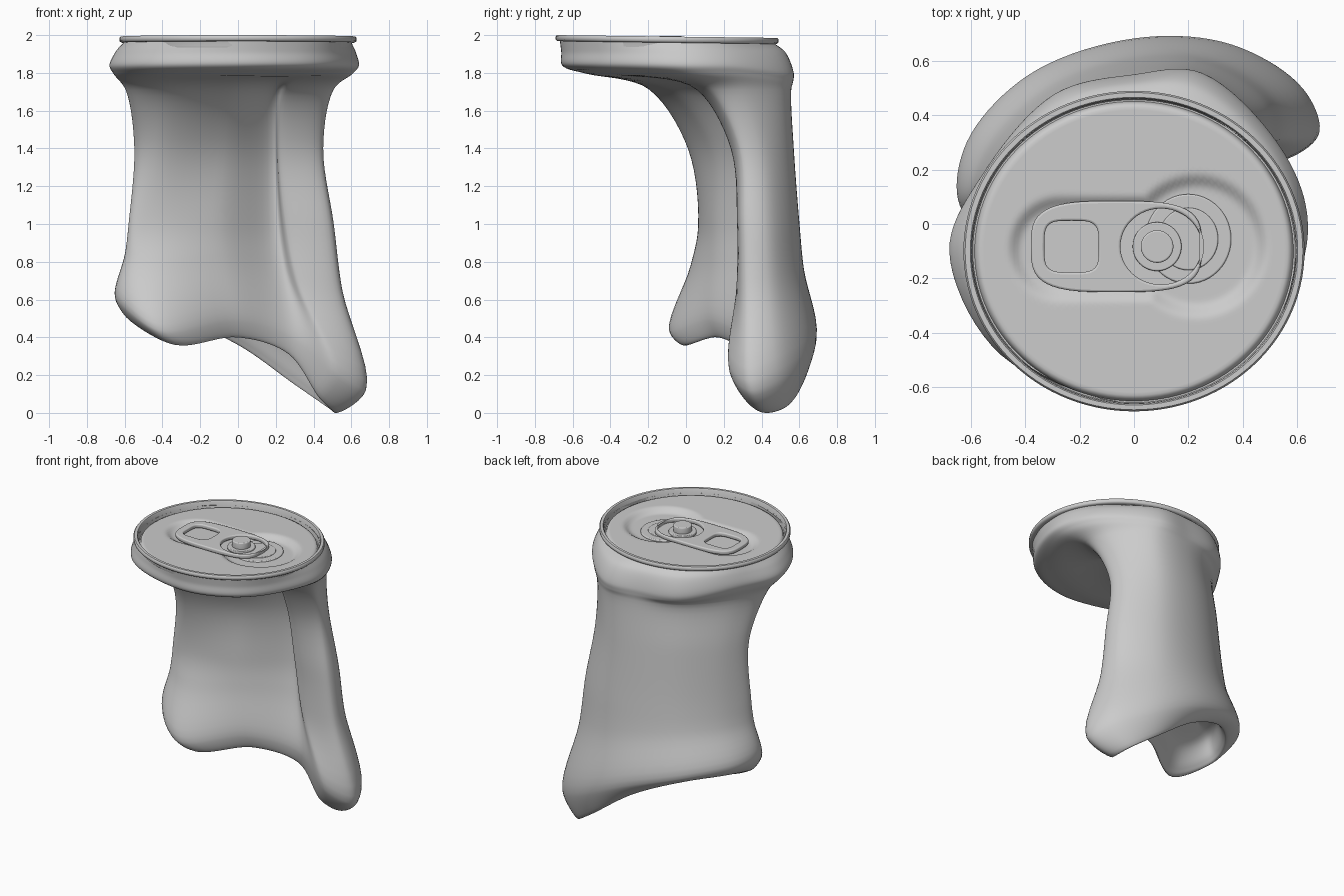
import bpy, bmesh, math
from mathutils import Vector

if "Cube" in bpy.data.objects:
    bpy.data.objects.remove(bpy.data.objects["Cube"])

metal = bpy.data.materials.new("bare grey metal")
metal.diffuse_color = (0.6, 0.6, 0.6, 1)
metal.use_nodes = True
metal.node_tree.nodes["Principled BSDF"].inputs["Base Color"].default_value = metal.diffuse_color

LID_RX, LID_RY = 0.628, 0.59


def tilt(y):
    """Slight drop of the lid toward the back."""
    return -0.0127 * (y + 0.69)


def finish(obj, angle=40):
    if not obj.data.materials:
        obj.data.materials.append(metal)
    bpy.ops.object.select_all(action='DESELECT')
    obj.select_set(True)
    bpy.context.view_layer.objects.active = obj
    bpy.ops.object.shade_smooth_by_angle(angle=math.radians(angle))


def spline(pts, steps, closed=False):
    """Centripetal Catmull-Rom curve through pts."""
    n, out = len(pts), []
    for i in range(n if closed else n - 1):
        if closed:
            p = [pts[(i + k) % n] for k in (-1, 0, 1, 2)]
        else:
            a, b = pts[i], pts[i + 1]
            p = [pts[i - 1] if i else a * 2 - b, a, b,
                 pts[i + 2] if i + 2 < n else b * 2 - a]
        t = [0.0]
        for k in range(3):
            t.append(t[-1] + max((p[k + 1] - p[k]).length, 1e-4) ** 0.5)

        def mix(a, b, ta, tb, u):
            return a * ((tb - u) / (tb - ta)) + b * ((u - ta) / (tb - ta))
        for s in range(steps):
            u = t[1] + (t[2] - t[1]) * s / steps
            a1, a2, a3 = (mix(p[k], p[k + 1], t[k], t[k + 1], u) for k in range(3))
            b1, b2 = mix(a1, a2, t[0], t[2], u), mix(a2, a3, t[1], t[3], u)
            out.append(mix(b1, b2, t[1], t[2], u))
    if not closed:
        out.append(pts[-1])
    return out


def loft(name, rings, angle):
    """Skin a stack of equal-length closed rings."""
    bm = bmesh.new()
    vs = [[bm.verts.new(p) for p in r] for r in rings]
    n = len(rings[0])
    for a, b in zip(vs, vs[1:]):
        for j in range(n):
            k = (j + 1) % n
            bm.faces.new((a[j], b[j], b[k], a[k]))
    bmesh.ops.remove_doubles(bm, verts=bm.verts, dist=0.0004)
    bmesh.ops.recalc_face_normals(bm, faces=bm.faces)
    me = bpy.data.meshes.new(name)
    bm.to_mesh(me)
    bm.free()
    obj = bpy.data.objects.new(name, me)
    bpy.context.collection.objects.link(obj)
    finish(obj, angle)


def flat(xy, z):
    return [Vector((x, y, z)) for x, y in xy]


# Crushed can body: sections run left tip, front, right tip, back
shoulder = flat([(-.68, -.1), (-.49, -.48), (0, -.655), (.3, -.58), (.5, -.4), (.64, -.03),
                 (.56, .25), (.25, .555), (0, .55), (-.29, .48), (-.56, .18)], 1.84)
tuck = flat([(-.59, -.08), (-.41, -.19), (-.05, -.1), (.2, .11), (.255, .06), (.49, .13),
             (.48, .3), (.27, .535), (0, .54), (-.27, .43), (-.52, .15)], 1.71)
upper = flat([(-.545, .07), (-.42, .01), (-.07, .13), (.195, .31), (.22, .245), (.44, .28),
              (.43, .4), (.25, .55), (0, .56), (-.27, .46), (-.49, .24)], 1.4)
middle = flat([(-.575, .09), (-.45, .065), (-.1, .15), (.21, .35), (.255, .285), (.49, .3),
               (.49, .43), (.28, .58), (0, .59), (-.29, .49), (-.51, .28)], 1.0)
flare = [Vector(p) for p in [
    (-.64, .07, .6), (-.42, -.09, .44), (-.02, .12, .5), (.28, .27, .42), (.52, .23, .22),
    (.675, .34, .12), (.62, .5, .18), (.36, .66, .3), (0, .68, .45), (-.39, .545, .56), (-.615, .3, .6)]]
foot = [Vector(p) for p in [
    (-.57, .1, .49), (-.33, -.01, .36), (0, .17, .4), (.27, .3, .31), (.43, .32, .08),
    (.51, .41, .002), (.48, .52, .025), (.3, .61, .15), (0, .6, .36), (-.33, .49, .5), (-.53, .28, .52)]]
for i in (7, 8, 9):
    shoulder[i].z = 1.8

neck = []
for p in shoulder:
    a = math.atan2((p.y + .1) / LID_RY, p.x / LID_RX)
    y = -.1 + .96 * LID_RY * math.sin(a)
    neck.append(Vector((.96 * LID_RX * math.cos(a), y, 1.972 + tilt(y))))
collar = [a.lerp(b, 0.6) for a, b in zip(neck, shoulder)]
for c in collar:
    c.z = 1.91
under = [a.lerp(b, 0.22) for a, b in zip(shoulder, tuck)]
for u, s in zip(under, shoulder):
    u.z = s.z - 0.043
lower = [a.lerp(b, 0.27) for a, b in zip(middle, flare)]
for v, f in zip(lower, flare):
    v.z = 1 + 0.4 * (f.z - 1)

# Domed underside: foot ring pulled up toward the middle line of the crescent
pair = {0: (1, 9), 1: (1, 9), 2: (2, 8), 3: (3, 7), 4: (4, 6), 5: (4, 6),
        6: (4, 6), 7: (3, 7), 8: (2, 8), 9: (1, 9), 10: (1, 9)}
medial = [(foot[pair[i][0]] + foot[pair[i][1]]) / 2 for i in range(11)]


def dome(t, dz):
    return [f.lerp(m, t) + Vector((0, 0, dz)) for f, m in zip(foot, medial)]


stack = [neck, collar, shoulder, under, tuck, upper, middle, lower, flare, foot,
         dome(.12, .03), dome(.4, .15), dome(1, .22)]
wide = [spline(r, 9, True) for r in stack]
columns = [spline([r[j] for r in wide], 7) for j in range(len(wide[0]))]
loft("crushed_can_body", [list(r) for r in zip(*columns)], 75)


# Lid with rolled rim, countersunk groove and teardrop recess
def recess(x, y):
    cx = min(max(x, -.27), .22)
    d = min(math.hypot(x - cx, y + .09) - .18, math.hypot(x - .23, y + .08) - .25)
    s = min(max((.02 - d) / .06, 0), 1)
    return -.03 * s * s * (3 - 2 * s)


profile = [(.95, 1.968), (.985, 1.968), (1, 1.976), (1, 1.992), (.99, 2.0), (.96, 2.0),
           (.952, 1.993), (.95, 1.945), (.945, 1.935), (.935, 1.935), (.93, 1.945),
           (.92, 1.96), (.9, 1.966)]
profile += [(.88 * (1 - k / 40), 1.966) for k in range(41)]
rings = []
for r, z in profile:
    ring = []
    for j in range(112):
        a = math.tau * j / 112
        x, y = r * LID_RX * math.cos(a), -.1 + r * LID_RY * math.sin(a)
        ring.append(Vector((x, y, z + tilt(y) + (recess(x, y) if r < .89 else 0))))
    rings.append(ring[::-1])
loft("lid", rings, 50)


# Flat plates cut from outlines, with softened edges
def outline(cx, cy, hx, hy, power, n=48):
    pts = []
    for j in range(n):
        a = math.tau * j / n
        c, s = math.cos(a), math.sin(a)
        pts.append((cx + hx * math.copysign(abs(c) ** (2 / power), c),
                    cy + hy * math.copysign(abs(s) ** (2 / power), s)))
    return pts


def plate(name, outlines, z, half, bevel):
    cu = bpy.data.curves.new(name, 'CURVE')
    cu.dimensions, cu.fill_mode = '2D', 'BOTH'
    cu.extrude, cu.bevel_depth, cu.bevel_resolution = half, bevel, 2
    cu.offset = -bevel
    for pts in outlines:
        sp = cu.splines.new('POLY')
        sp.points.add(len(pts) - 1)
        for q, (x, y) in zip(sp.points, pts):
            q.co = (x, y, 0, 1)
        sp.use_cyclic_u = True
    obj = bpy.data.objects.new(name, cu)
    obj.location.z = z
    bpy.context.collection.objects.link(obj)
    bpy.ops.object.select_all(action='DESELECT')
    obj.select_set(True)
    bpy.context.view_layer.objects.active = obj
    bpy.ops.object.convert(target='MESH')
    finish(bpy.context.view_layer.objects.active)


plate("pull_tab", [outline(-.065, -.083, .315, .168, 3.4),
                   outline(-.23, -.083, .1, .095, 4),
                   outline(.1, -.083, .15, .14, 2)], 1.952, .006, .008)
plate("tab_tongue", [outline(.085, -.083, .09, .09, 2)], 1.943, .005, .005)
plate("rivet", [outline(.085, -.083, .06, .06, 2)], 1.962, .028, .006)
plate("mouth_panel", [outline(.2, -.055, .158, .165, 2)], 1.928, .002, .006)
plate("mouth_inner_panel", [outline(.2, -.055, .11, .115, 2)], 1.934, .002, .005)
